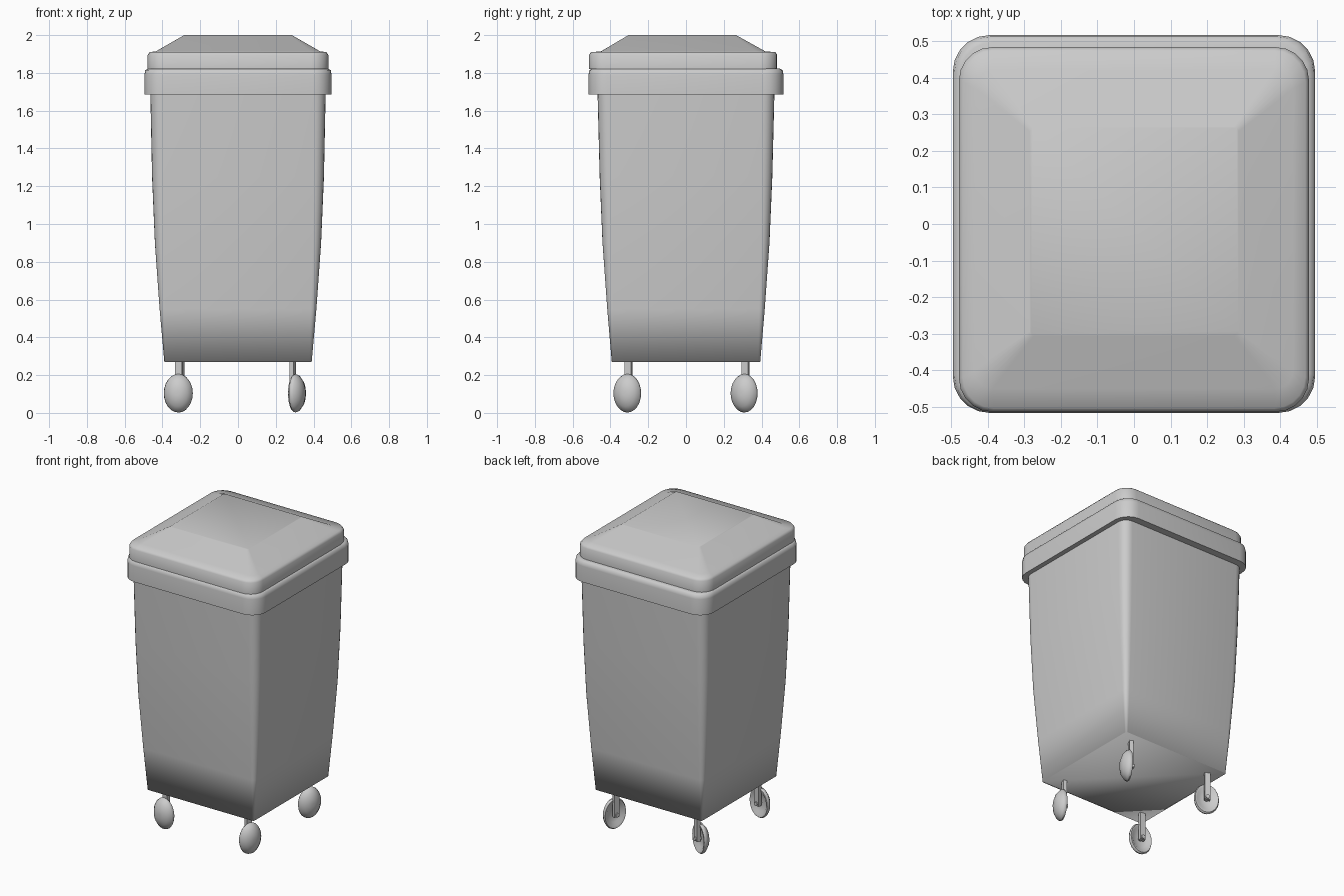
import bpy, bmesh, math
from mathutils import Matrix, Vector

cube = bpy.data.objects.get("Cube")
if cube:
    bpy.data.objects.remove(cube, do_unlink=True)

grey = bpy.data.materials.new("grey plastic")
grey.use_nodes = True
COLOUR = (0.6, 0.6, 0.6, 1)
grey.diffuse_color = COLOUR
grey.node_tree.nodes["Principled BSDF"].inputs["Base Color"].default_value = COLOUR


def finish(name, bm, angle):
    """Turn a bmesh into a named, smooth-shaded object."""
    bmesh.ops.recalc_face_normals(bm, faces=bm.faces)
    mesh = bpy.data.meshes.new(name)
    bm.to_mesh(mesh)
    bm.free()
    mesh.materials.append(grey)
    obj = bpy.data.objects.new(name, mesh)
    bpy.context.collection.objects.link(obj)
    bpy.ops.object.select_all(action='DESELECT')
    obj.select_set(True)
    bpy.context.view_layer.objects.active = obj
    bpy.ops.object.shade_smooth_by_angle(angle=math.radians(angle))
    return obj


def rounded_ring(bm, z, hx, hy, r, cy=0, steps=5):
    """Rounded rectangle of vertices at height z."""
    ring = []
    for i, (sx, sy) in enumerate([(1, 1), (-1, 1), (-1, -1), (1, -1)]):
        for s in range(steps + 1):
            a = math.pi / 2 * (i + s / steps)
            ring.append(bm.verts.new((sx * (hx - r) + r * math.cos(a),
                                      cy + sy * (hy - r) + r * math.sin(a), z)))
    return ring


def bridge(bm, a, b):
    for i in range(len(a)):
        j = (i + 1) % len(a)
        bm.faces.new((a[i], a[j], b[j], b[i]))


def loft(name, sections, angle):
    """Skin stacked rounded rectangles and cap both ends."""
    bm = bmesh.new()
    rings = [rounded_ring(bm, *s) for s in sections]
    for a, b in zip(rings, rings[1:]):
        bridge(bm, a, b)
    bm.faces.new(rings[0])
    bm.faces.new(rings[-1])
    return finish(name, bm, angle)


# Tapered bin body, flaring out under the rim
loft("bin_body", [
    (0.27, 0.39, 0.393, 0.012),
    (0.55, 0.415, 0.417, 0.03),
    (0.90, 0.44, 0.442, 0.045),
    (1.25, 0.455, 0.457, 0.055),
    (1.685, 0.464, 0.468, 0.06),
    (1.685, 0.49, 0.51, 0.1)], 88)

# Collar around the top
loft("rim", [
    (1.685, 0.495, 0.516, 0.1),
    (1.79, 0.495, 0.516, 0.1),
    (1.815, 0.491, 0.512, 0.1),
    (1.822, 0.475, 0.497, 0.09)], 75)

# Lid with a raised, sloping panel
loft("lid", [
    (1.82, 0.478, 0.498, 0.09, -0.015),
    (1.895, 0.478, 0.498, 0.09, -0.015),
    (1.91, 0.468, 0.488, 0.085, -0.015),
    (1.914, 0.435, 0.435, 0.05, -0.015),
    (2.0, 0.285, 0.285, 0.012, -0.02)], 60)


def wheel(name, place):
    """Oval domed wheel with a dished back, spun around its own x axis."""
    profile = [(0.036, 0.012), (0.034, 0.035), (0.022, 0.07), (0.0, 0.097), (-0.014, 0.102),
               (-0.024, 0.095), (-0.022, 0.08), (-0.008, 0.06), (-0.008, 0.012)]
    bm = bmesh.new()
    count = 24
    rings = [[bm.verts.new((x, 0.76 * r * math.cos(2 * math.pi * k / count),
                            r * math.sin(2 * math.pi * k / count))) for k in range(count)]
             for x, r in profile]
    for a, b in zip(rings, rings[1:]):
        bridge(bm, a, b)
    bm.faces.new(rings[0])
    bm.faces.new(rings[-1])
    bm.transform(place)
    finish(name, bm, 50)


def post(name, place):
    """Upright stem behind the wheel, with a short axle."""
    bm = bmesh.new()
    stem = Matrix.Translation((-0.03, 0, 0.085)) @ Matrix.Diagonal((0.024, 0.036, 0.2, 1))
    bmesh.ops.create_cube(bm, size=1, matrix=stem)
    axle = Matrix.Translation((-0.025, 0, 0)) @ Matrix.Rotation(math.pi / 2, 4, 'Y')
    bmesh.ops.create_cone(bm, cap_ends=True, segments=12, radius1=0.013, radius2=0.013,
                          depth=0.05, matrix=axle)
    bm.transform(place)
    finish(name, bm, 30)


# Four swivelled casters: position and the direction each dome faces
casters = {
    "front_left": (0.317, -0.315, -20),
    "back_left": (0.317, 0.303, -25),
    "front_right": (-0.318, -0.33, -98),
    "back_right": (-0.318, 0.29, -115)}
for side, (x, y, turn) in casters.items():
    place = Matrix.Translation((x, y, 0.104)) @ Matrix.Rotation(math.radians(turn), 4, 'Z')
    wheel(side + "_wheel", place)
    post(side + "_post", place)
